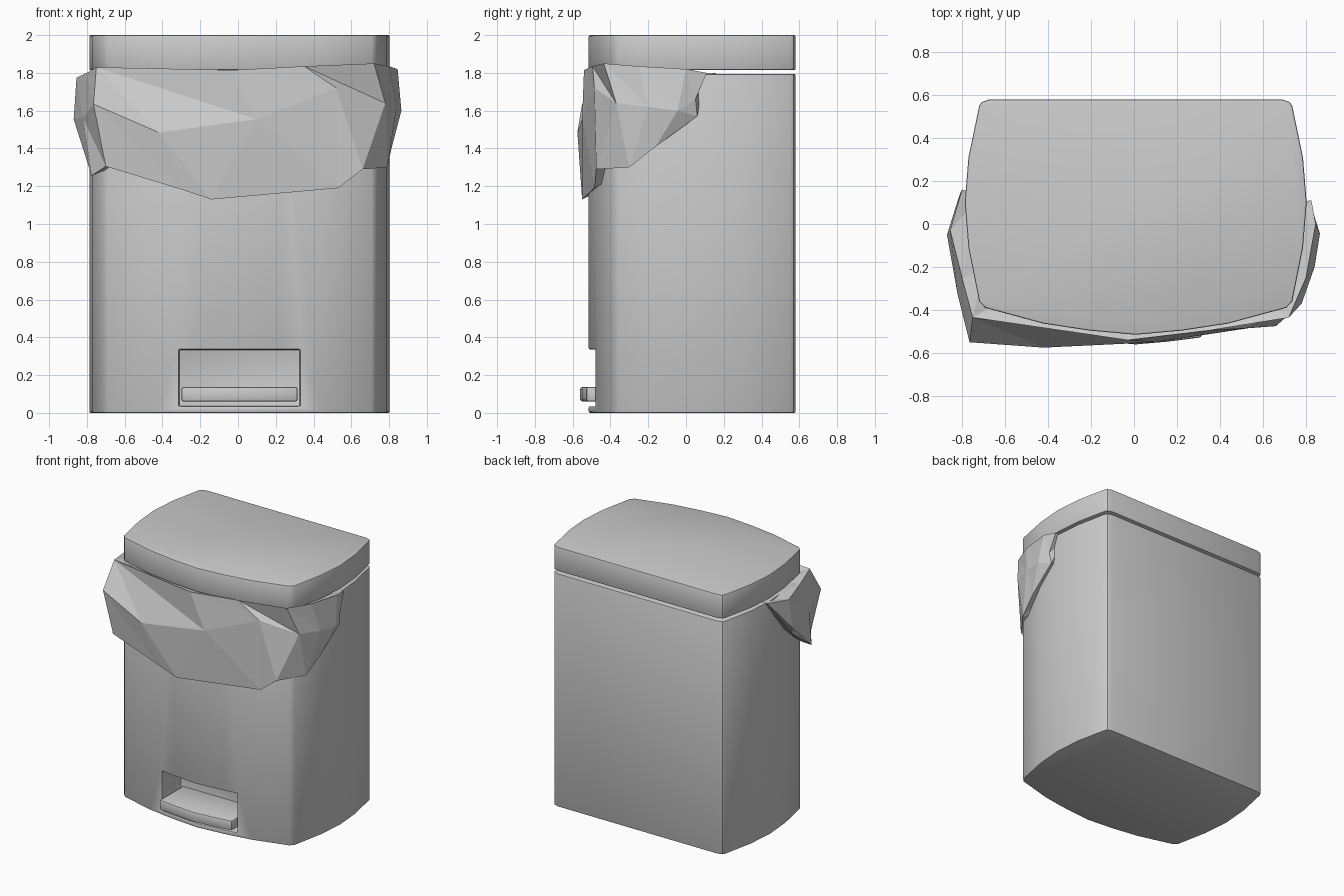
import bpy, bmesh, math

if "Cube" in bpy.data.objects:
    bpy.data.objects.remove(bpy.data.objects["Cube"])

CX = 0.008
# right half of the bin footprint, front centre to back corner
HALF = [(0, -0.515), (0.22, -0.495), (0.43, -0.463), (0.70, -0.39), (0.728, -0.36),
        (0.778, -0.11), (0.795, 0.10), (0.778, 0.31), (0.728, 0.55), (0.715, 0.568), (0.68, 0.58)]
OUTLINE = HALF + [(-x, y) for x, y in reversed(HALF[1:])]


def make(name, bm):
    bmesh.ops.recalc_face_normals(bm, faces=bm.faces)
    mesh = bpy.data.meshes.new(name)
    bm.to_mesh(mesh)
    bm.free()
    ob = bpy.data.objects.new(name, mesh)
    bpy.context.collection.objects.link(ob)
    bpy.context.view_layer.objects.active = ob
    return ob


def prism(name, outline, z0, z1):
    bm = bmesh.new()
    face = bm.faces.new([bm.verts.new((x + CX, y, z0)) for x, y in outline])
    new = bmesh.ops.extrude_face_region(bm, geom=[face])["geom"]
    tops = [v for v in new if isinstance(v, bmesh.types.BMVert)]
    bmesh.ops.translate(bm, verts=tops, vec=(0, 0, z1 - z0))
    return make(name, bm)


def finish(ob, width, angle=40):
    bpy.ops.object.select_all(action='DESELECT')
    ob.select_set(True)
    bpy.context.view_layer.objects.active = ob
    mod = ob.modifiers.new("bevel", 'BEVEL')
    mod.width, mod.segments = width, 2
    mod.limit_method, mod.angle_limit = 'ANGLE', math.radians(angle)
    bpy.ops.object.modifier_apply(modifier=mod.name)
    bpy.ops.object.shade_smooth_by_angle(angle=math.radians(30))


# body with the pedal recess cut out of its front
body = prism("bin_body", OUTLINE, 0, 1.795)
cutter = prism("recess_cutter", [(-0.32, -0.7), (0.32, -0.7), (0.32, -0.25), (-0.32, -0.25)], 0.035, 0.335)
cutter.hide_render = True
bpy.context.view_layer.objects.active = body
cut = body.modifiers.new("recess", 'BOOLEAN')
cut.operation, cut.object, cut.solver = 'DIFFERENCE', cutter, 'EXACT'
bpy.ops.object.modifier_apply(modifier=cut.name)
bpy.data.objects.remove(cutter)
finish(body, 0.008)

# lid
finish(prism("bin_lid", OUTLINE, 1.815, 2.0), 0.008)

# foot pedal, its front edge following the curve of the body
front = [(-0.307, -0.527), (-0.15, -0.547), (0, -0.56), (0.15, -0.547), (0.307, -0.527)]
finish(prism("foot_pedal", front + [(0.307, -0.24), (-0.307, -0.24)], 0.06, 0.138), 0.012)

# crumpled bag: columns from the left end round the front to the right end (ridge, belly, hem)
BAG = [
    [(-0.80, 0.16, 1.80), (-0.81, 0.14, 1.78), (-0.81, 0.11, 1.73)],
    [(-0.855, -0.03, 1.775), (-0.87, -0.05, 1.555), (-0.83, -0.10, 1.48)],
    [(-0.80, -0.25, 1.80), (-0.82, -0.33, 1.56), (-0.775, -0.42, 1.255)],
    [(-0.75, -0.435, 1.83), (-0.765, -0.55, 1.635), (-0.70, -0.52, 1.305)],
    [(-0.75, -0.435, 1.83), (-0.42, -0.575, 1.485), (-0.29, -0.545, 1.18)],
    [(-0.03, -0.54, 1.815), (0.10, -0.55, 1.555), (-0.14, -0.55, 1.13)],
    [(0.35, -0.495, 1.835), (0.52, -0.485, 1.72), (0.53, -0.485, 1.19)],
    [(0.72, -0.435, 1.85), (0.78, -0.37, 1.64), (0.66, -0.475, 1.29)],
    [(0.80, -0.25, 1.835), (0.84, -0.2, 1.62), (0.79, -0.30, 1.30)],
    [(0.845, 0.0, 1.82), (0.865, -0.045, 1.60), (0.815, -0.16, 1.41)],
    [(0.825, 0.11, 1.80), (0.835, 0.05, 1.66), (0.825, 0.06, 1.57)],
]
bm = bmesh.new()
cols = []
for ridge, belly, hem in BAG:
    tuck_top = (ridge[0] * 0.88, ridge[1] * 0.88, 1.798)
    tuck_low = (hem[0] * 0.88, hem[1] * 0.86, hem[2] + 0.04)
    cols.append([bm.verts.new(p) for p in (tuck_top, ridge, belly, hem, tuck_low)])
for a, b in zip(cols, cols[1:]):
    for r in range(4):
        bm.faces.new((a[r], a[r + 1], b[r + 1]))
        bm.faces.new((a[r], b[r + 1], b[r]))
for end in (cols[0], cols[-1]):
    for r in range(1, 4):
        bm.faces.new((end[0], end[r], end[r + 1]))
bmesh.ops.remove_doubles(bm, verts=bm.verts, dist=0.0005)
make("bin_bag", bm)
